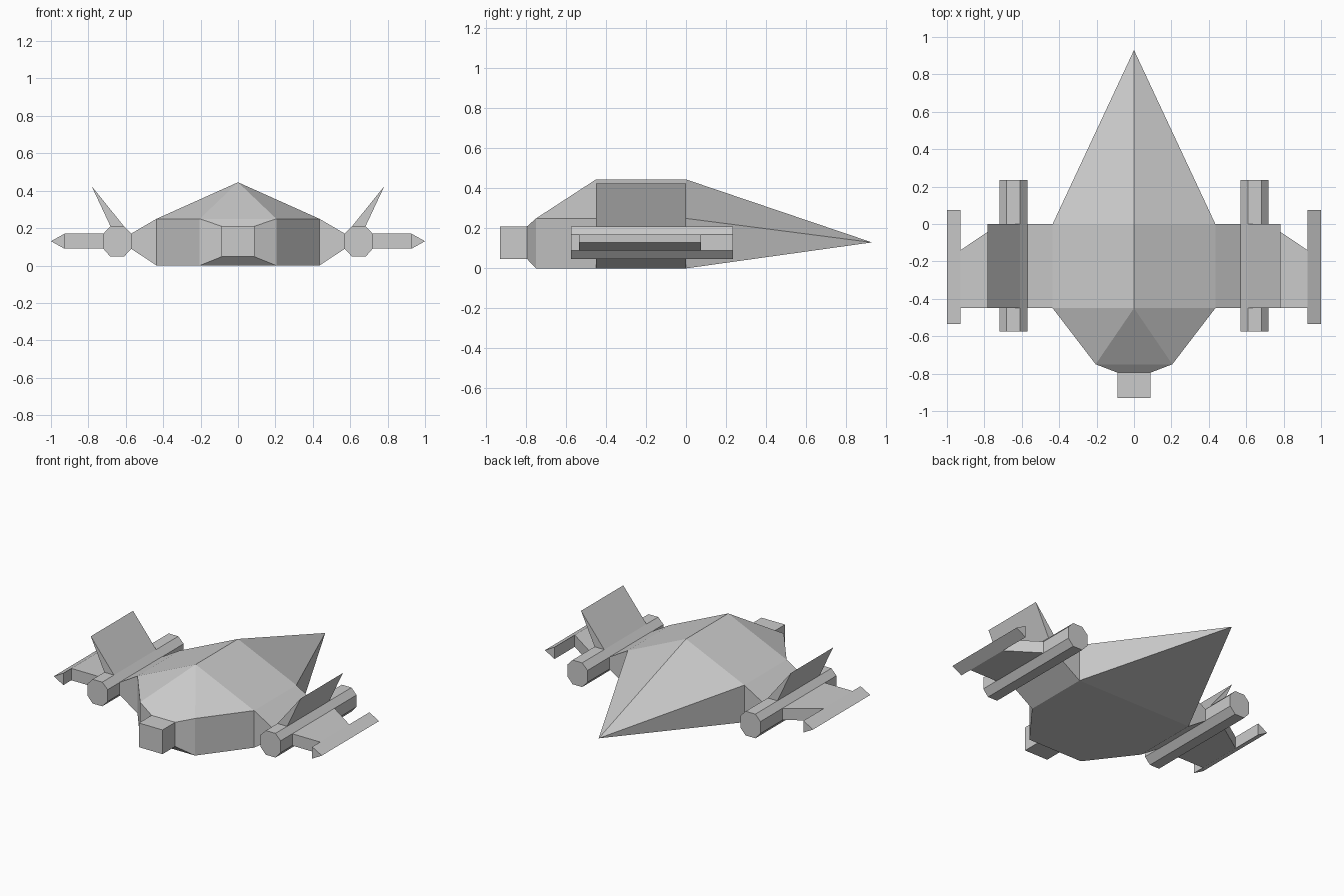
import bpy, bmesh

if "Cube" in bpy.data.objects:
    bpy.data.objects.remove(bpy.data.objects["Cube"])


def finish(name, bm, clip=False):
    """Turn a right-hand bmesh into an object mirrored across x = 0."""
    bmesh.ops.remove_doubles(bm, verts=bm.verts, dist=1e-5)
    bmesh.ops.recalc_face_normals(bm, faces=bm.faces)
    mesh = bpy.data.meshes.new(name)
    bm.to_mesh(mesh)
    bm.free()
    ob = bpy.data.objects.new(name, mesh)
    bpy.context.collection.objects.link(ob)
    mod = ob.modifiers.new("mirror", 'MIRROR')
    mod.use_clip = clip
    return ob


def prism(name, profile, axis, lo, hi):
    """Extrude a 2D profile along y (profile in xz) or z (profile in xy)."""
    place = (lambda p, d: (p[0], d, p[1])) if axis == 'y' else (lambda p, d: (p[0], p[1], d))
    bm = bmesh.new()
    a, b = ([bm.verts.new(place(p, d)) for p in profile] for d in (lo, hi))
    n = len(profile)
    bm.faces.new(a)
    bm.faces.new(b)
    for i in range(n):
        j = (i + 1) % n
        bm.faces.new((a[i], a[j], b[j], b[i]))
    return finish(name, bm)


# Hull: half sections (y, half width, bottom, shoulder, ridge) from nose to front block
sections = [(0.93, 0, 0.13, 0.13, 0.13),
            (0.0, 0.435, 0, 0.25, 0.445),
            (-0.45, 0.435, 0, 0.25, 0.445),
            (-0.75, 0.205, 0, 0.25, 0.25),
            (-0.795, 0.088, 0.047, 0.21, 0.21),
            (-0.93, 0.088, 0.047, 0.21, 0.21)]
bm = bmesh.new()
rings = []
for y, w, bottom, shoulder, ridge in sections:
    pts = [(0, ridge), (w, shoulder), (w, bottom), (0, bottom)]
    rings.append([bm.verts.new((x, y, z)) for x, z in pts])
for a, b in zip(rings, rings[1:]):
    for i in range(3):
        bm.faces.new((a[i], a[i + 1], b[i + 1]))
        bm.faces.new((a[i], b[i + 1], b[i]))
bm.faces.new(rings[-1])
bmesh.ops.dissolve_degenerate(bm, dist=1e-5, edges=bm.edges)
finish("hull", bm, clip=True)

# Tapered wing roots joining hull and engine pods
prism("wing_root", [(0.435, 0), (0.572, 0.09), (0.572, 0.17), (0.435, 0.25)], 'y', -0.45, 0)

# Octagonal engine pods
prism("engine_pod", [(0.61, 0.047), (0.682, 0.047), (0.72, 0.09), (0.72, 0.17),
                     (0.682, 0.21), (0.61, 0.21), (0.57, 0.17), (0.57, 0.09)],
      'y', -0.575, 0.235)

# Outward leaning fins on the pods
prism("fin", [(0.61, 0.21), (0.682, 0.21), (0.783, 0.425)], 'y', -0.45, 0)

# Outer wings with a swept rear edge
prism("outer_wing", [(0.72, -0.45), (0.928, -0.45), (0.928, -0.14), (0.72, 0)],
      'z', 0.09, 0.17)

# Wedge shaped wing tip rails
prism("wing_tip", [(0.928, 0.09), (1.0, 0.13), (0.928, 0.17)], 'y', -0.535, 0.075)
